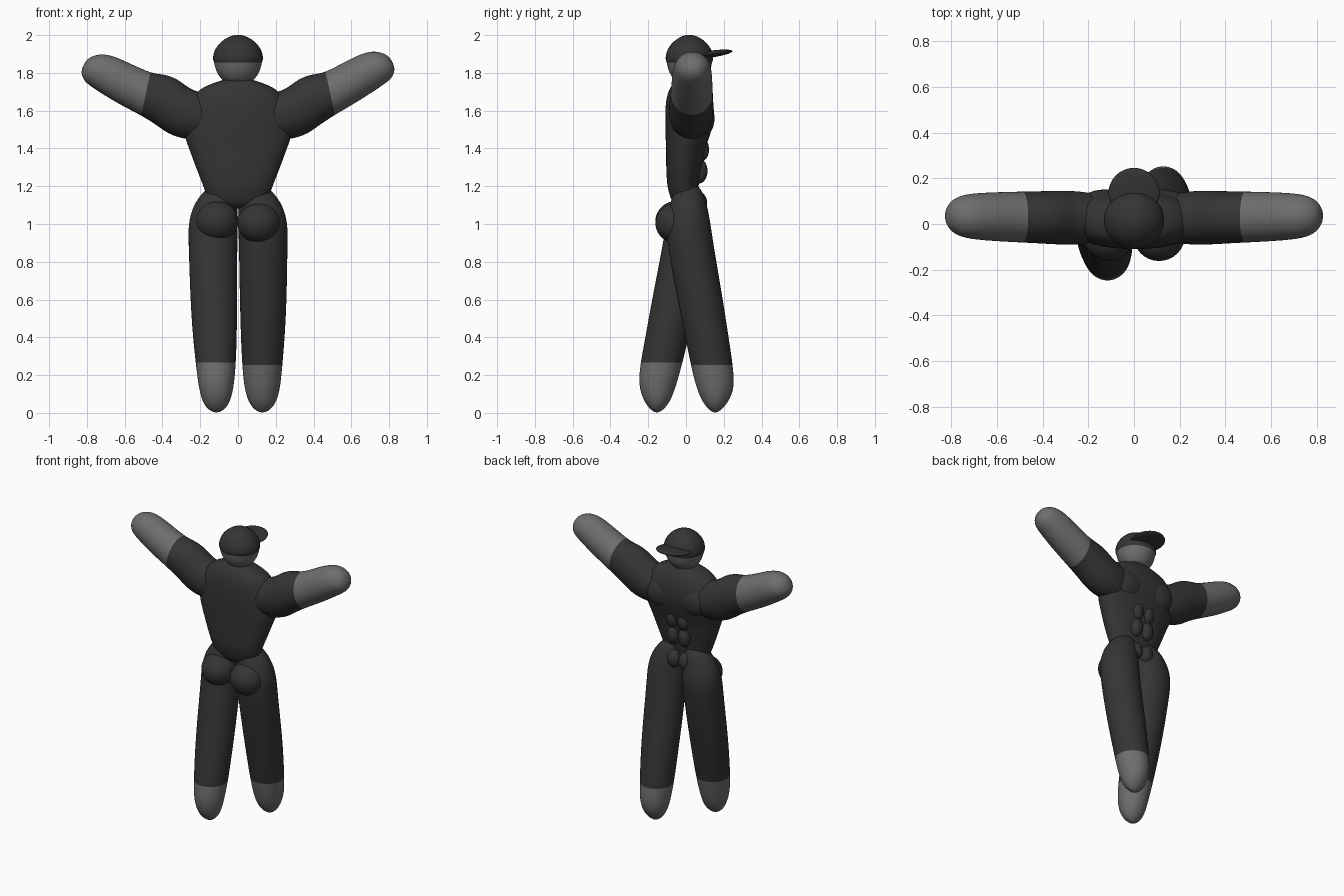
import bpy, bmesh, math
from mathutils import Vector

cube = bpy.data.objects.get("Cube")
if cube:
    bpy.data.objects.remove(cube)


def material(name, value):
    m = bpy.data.materials.new(name)
    m.use_nodes = True
    color = (value, value, value, 1)
    m.diffuse_color = color
    m.node_tree.nodes["Principled BSDF"].inputs["Base Color"].default_value = color
    return m


DARK = material("charcoal cloth", 0.035)
GREY = material("mid grey", 0.155)
SIDES = 16


def loft(name, rings, mats, split=None, power=1.0):
    """Skin rings of (centre, u radius, y radius, tilt); faces from ring 'split' on use mats[1]."""
    bm = bmesh.new()
    loops = []
    for centre, ru, rv, tilt in rings:
        u = Vector((math.cos(tilt), 0, math.sin(tilt)))
        loop = []
        for i in range(SIDES):
            a = math.tau * i / SIDES
            c, s = math.cos(a), math.sin(a)
            c = math.copysign(abs(c) ** power, c) * ru * 1.025
            s = math.copysign(abs(s) ** power, s) * rv * 1.025
            loop.append(bm.verts.new(Vector(centre) + u * c + Vector((0, s, 0))))
        loops.append(loop)
    for k in range(len(loops) - 1):
        for i in range(SIDES):
            j = (i + 1) % SIDES
            f = bm.faces.new((loops[k][i], loops[k][j], loops[k + 1][j], loops[k + 1][i]))
            f.material_index = int(split is not None and k >= split)
    bm.faces.new(loops[0])
    bm.faces.new(loops[-1]).material_index = int(split is not None)
    bmesh.ops.recalc_face_normals(bm, faces=bm.faces)
    for f in bm.faces:
        f.smooth = True
    mesh = bpy.data.meshes.new(name)
    bm.to_mesh(mesh)
    bm.free()
    for m in mats:
        mesh.materials.append(m)
    obj = bpy.data.objects.new(name, mesh)
    bpy.context.collection.objects.link(obj)
    sub = obj.modifiers.new("smooth", "SUBSURF")
    sub.levels = sub.render_levels = 2
    return obj


def ellipsoid(name, loc, size, mat, rot=(0, 0, 0)):
    bpy.ops.mesh.primitive_uv_sphere_add(segments=32, ring_count=20, radius=1, location=loc, rotation=rot)
    obj = bpy.context.object
    obj.name = name
    obj.scale = size
    obj.data.materials.append(mat)
    bpy.ops.object.shade_smooth()
    return obj


# Torso: height, half width, back y, front y
torso = [(1.08, .13, -.06, .05), (1.15, .165, -.085, .06), (1.2, .182, -.1, .065),
         (1.3, .222, -.105, .085), (1.4, .258, -.105, .1), (1.47, .285, -.108, .128),
         (1.56, .285, -.11, .15), (1.64, .26, -.108, .146), (1.7, .22, -.095, .125),
         (1.735, .165, -.075, .1), (1.76, .085, -.05, .08), (1.775, .05, -.03, .06)]
loft("torso", [((0, (b + f) / 2, z), w, (f - b) / 2, 0) for z, w, b, f in torso], [DARK], power=.85)

# Head and cap in one skin, then the brim
head = [(1.745, .06), (1.765, .088), (1.81, .118), (1.862, .127), (1.868, .134),
        (1.91, .13), (1.955, .103), (1.987, .06), (2.002, .02)]
loft("head_and_cap", [((0, .018, z), r, r * .95, 0) for z, r in head], [GREY, DARK], split=3)
ellipsoid("cap_brim", (0, .135, 1.9), (.112, .112, .018), DARK, (math.radians(8), 0, 0))

# Arms: x, z, radius, depth radius, lean in degrees
arm = [(.12, 1.57, .12, .1, 0), (.24, 1.57, .128, .118, 0), (.335, 1.617, .152, .118, 8),
       (.41, 1.657, .138, .114, 6), (.477, 1.682, .115, .112, 12), (.61, 1.747, .11, .107, 20),
       (.72, 1.808, .1, .1, 25), (.78, 1.826, .08, .082, 25), (.812, 1.838, .045, .045, 25),
       (.818, 1.84, .015, .015, 25)]
# Legs: height, x, half width, half depth
leg = [(1.21, .08, .06, .05), (1.17, .1, .085, .075), (1.1, .12, .117, .1), (1, .133, .132, .118),
       (.88, .133, .128, .122), (.6, .131, .124, .12), (.4, .127, .116, .114),
       (.257, .123, .106, .111), (.14, .122, .095, .101), (.06, .122, .075, .07),
       (.018, .122, .045, .035), (.002, .122, .012, .01)]

for side, s in (("left", 1), ("right", -1)):
    rings = []
    for x, z, r, d, lean in arm:
        lift = .015 * (s > 0) * min(1, max(0, (x - .45) * 5))
        rings.append(((s * x, .023 + .015 * x, z + lift), r, d, math.radians(90 + s * lean)))
    loft(side + "_arm", rings, [DARK, GREY], split=4)

    rings = []
    for z, x, w, d in leg:
        down = max(0, .95 - z)
        y = .012 + s * .135 * min(down, .8) / .7 - .012 * down
        rings.append(((s * x + .008 * down, y, z - s * .008 * (.1 < z < .3)), w, d, 0))
    loft(side + "_leg", rings, [DARK, GREY], split=7)

    ellipsoid(side + "_buttock", (s * .11, -.05, 1.01 - s * .005), (.113, .112, .107), DARK)

    # Abdominal muscles in three rows
    for row, z, y, h in (("upper", 1.395, .078, .065), ("middle", 1.28, .07, .065), ("lower", 1.11, .068, .06)):
        ellipsoid(f"{side}_{row}_abdominal", (s * .043, y, z), (.045, .044, h), DARK)
    ellipsoid(side + "_chest_muscle", (s * .125, .085, 1.56), (.12, .066, .1), DARK)
